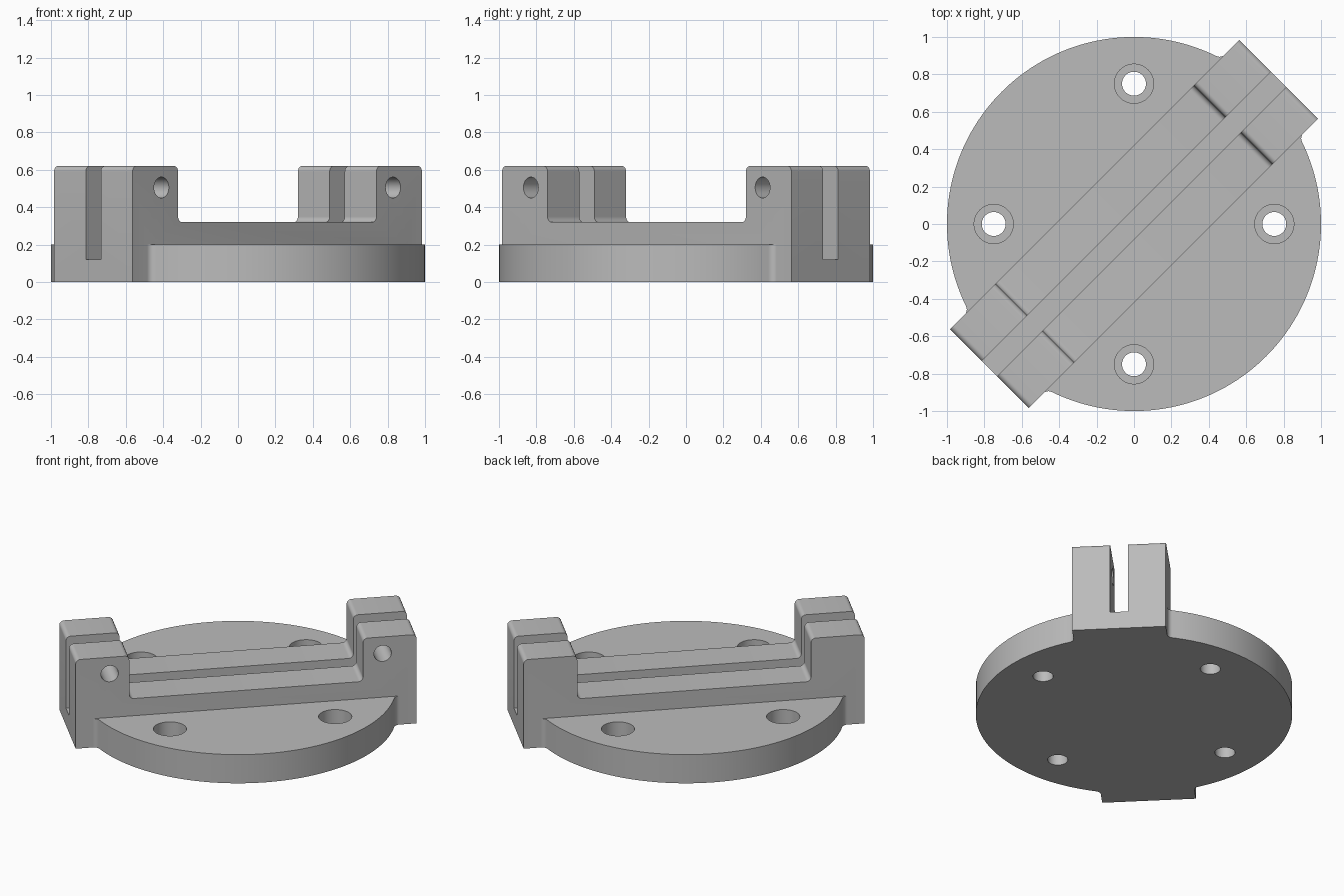
import bpy, bmesh
from math import pi, sin, cos, atan2, sqrt
from mathutils import Matrix, Vector

if "Cube" in bpy.data.objects:
    bpy.data.objects.remove(bpy.data.objects["Cube"])

# Sizes, with the clamp bar lying along local x
DISC_TOP, BAR_END, BAR_HALF = 0.2, 1.094, 0.297
POST_IN, POST_TOP, RAIL_TOP = 0.75, 0.62, 0.32
SLOT_HALF, SLOT_FLOOR = 0.057, 0.12
ROUND, FILLET = 0.03, 0.04

metal = bpy.data.materials.new("plain grey")
metal.use_nodes = True
grey = (0.5, 0.5, 0.5, 1)
metal.diffuse_color = grey
metal.node_tree.nodes["Principled BSDF"].inputs["Base Color"].default_value = grey


def finish_mesh(name, bm):
    bmesh.ops.recalc_face_normals(bm, faces=bm.faces)
    mesh = bpy.data.meshes.new(name)
    bm.to_mesh(mesh)
    bm.free()
    mesh.materials.append(metal)
    obj = bpy.data.objects.new(name, mesh)
    bpy.context.collection.objects.link(obj)
    return obj


def prism(name, points, offset):
    """Extrude a closed 3D outline by an offset."""
    bm = bmesh.new()
    face = bm.faces.new([bm.verts.new(p) for p in points])
    out = bmesh.ops.extrude_face_region(bm, geom=[face])
    verts = [g for g in out["geom"] if isinstance(g, bmesh.types.BMVert)]
    bmesh.ops.translate(bm, verts=verts, vec=offset)
    return finish_mesh(name, bm)


def cylinder(name, radius, depth, matrix):
    bm = bmesh.new()
    bmesh.ops.create_cone(bm, cap_ends=True, segments=40, radius1=radius,
                          radius2=radius, depth=depth, matrix=matrix)
    return finish_mesh(name, bm)


def box(name, size, centre):
    bm = bmesh.new()
    bmesh.ops.create_cube(bm, size=1, matrix=Matrix.Translation(centre) @ Matrix.Diagonal((*size, 1)))
    return finish_mesh(name, bm)


def combine(target, tool, operation):
    mod = target.modifiers.new(operation.title(), "BOOLEAN")
    mod.operation, mod.solver, mod.object = operation, "EXACT", tool
    bpy.context.view_layer.objects.active = target
    bpy.ops.object.modifier_apply(modifier=mod.name)
    bpy.data.objects.remove(tool)


def rounded(corners, radius, steps=8):
    """Round every square corner that stands above the ground."""
    result = []
    for i, p in enumerate(corners):
        p = Vector(p)
        if p.y < 0.01:
            result.append(p)
            continue
        back = (Vector(corners[i - 1]) - p).normalized()
        ahead = (Vector(corners[(i + 1) % len(corners)]) - p).normalized()
        c = p + (back + ahead) * radius
        for k in range(steps + 1):
            t = pi / 2 * k / steps
            result.append(c - (back * sin(t) + ahead * cos(t)) * radius)
    return result


# Round base: disc arc with a blend into each side of the bar
cx = sqrt((1 + FILLET) ** 2 - (BAR_HALF + FILLET) ** 2)
cy = BAR_HALF + FILLET
start = atan2(cy, cx)
quarter = []
for k in range(9):
    a = -pi / 2 + (start - pi / 2) * k / 8
    quarter.append((cx + FILLET * cos(a), cy + FILLET * sin(a)))
quarter += [(cos(start + (pi / 2 - start) * k / 32), sin(start + (pi / 2 - start) * k / 32))
            for k in range(1, 33)]
half = quarter + [(-x, y) for x, y in reversed(quarter[:-1])]
outline = half + [(-x, -y) for x, y in half]
plate = prism("clamp_base", [(x, y, 0) for x, y in outline], (0, 0, DISC_TOP))

# Bar with an upright post at each end
right = [(BAR_END, 0), (BAR_END, POST_TOP), (POST_IN, POST_TOP), (POST_IN, RAIL_TOP)]
profile = rounded(right + [(-x, z) for x, z in reversed(right)], ROUND)
bar = prism("clamp_bar", [(p.x, -BAR_HALF, p.y) for p in profile], (0, 2 * BAR_HALF, 0))
combine(plate, bar, "UNION")

# Slot along the whole bar
combine(plate, box("slot_cutter", (3, 2 * SLOT_HALF, 1), (0, 0, SLOT_FLOOR + 0.5)), "DIFFERENCE")

# Clamp screw holes through one side of each post
for side in (-1, 1):
    place = Matrix.Translation((side * 0.876, -0.2, 0.505)) @ Matrix.Rotation(pi / 2, 4, "X")
    combine(plate, cylinder("screw_cutter", 0.056, 0.36, place), "DIFFERENCE")

# Four counterbored mounting holes
for k in range(4):
    a = pi / 4 + k * pi / 2
    x, y = 0.75 * cos(a), 0.75 * sin(a)
    combine(plate, cylinder("hole_cutter", 0.064, 1, Matrix.Translation((x, y, 0))), "DIFFERENCE")
    combine(plate, cylinder("bore_cutter", 0.105, 0.2, Matrix.Translation((x, y, DISC_TOP))), "DIFFERENCE")

# Turn the bar onto the diagonal and smooth the curved walls
plate.data.transform(Matrix.Rotation(pi / 4, 4, "Z"))
bpy.ops.object.select_all(action="DESELECT")
plate.select_set(True)
bpy.context.view_layer.objects.active = plate
bpy.ops.object.shade_smooth_by_angle(angle=pi / 6)
